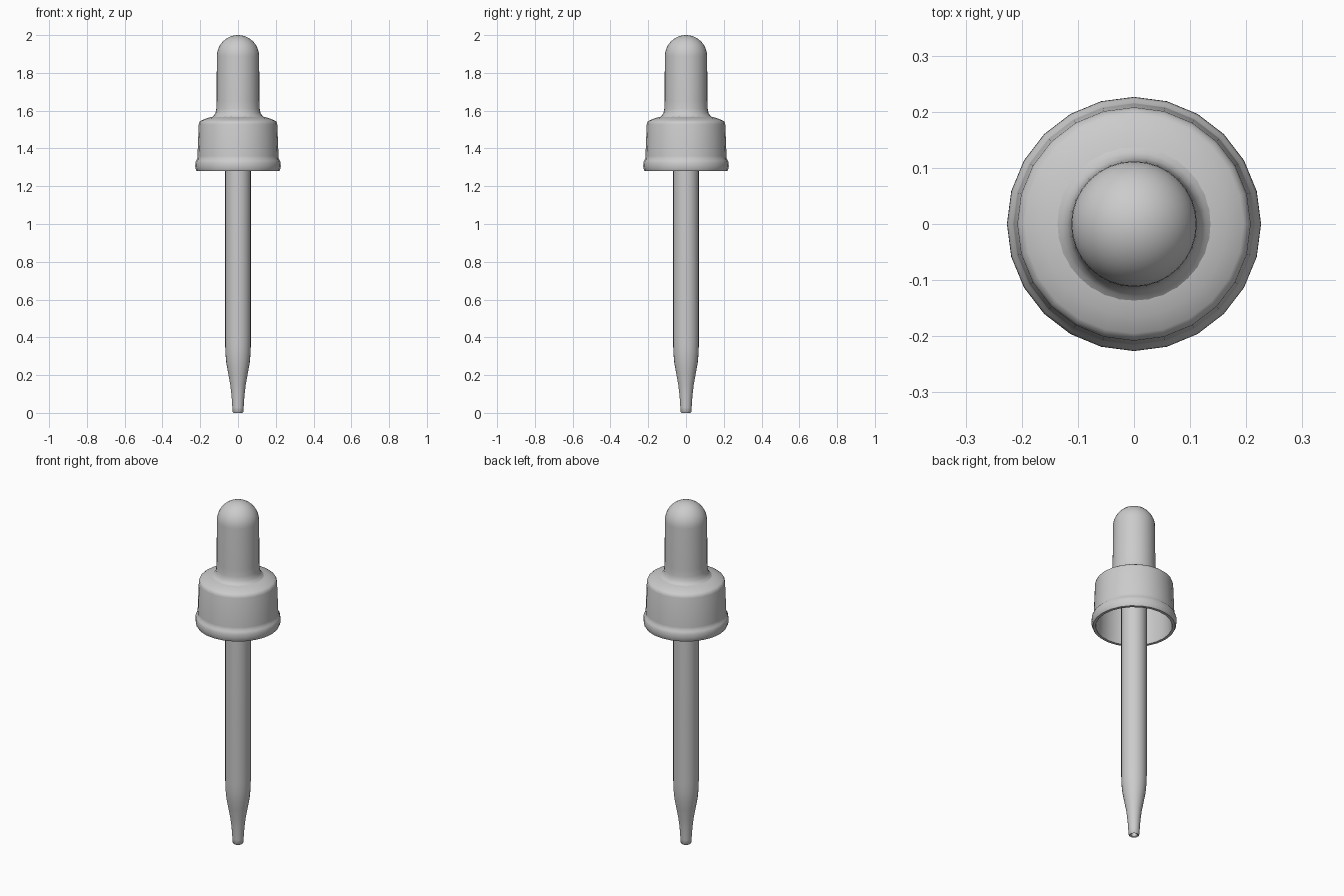
import bpy, bmesh, math

if "Cube" in bpy.data.objects:
    bpy.data.objects.remove(bpy.data.objects["Cube"])


def lathe(name, profile, sides, closed=False, angle=50):
    """Revolve (radius, z) points around z; r = 0 makes a pole."""
    bm = bmesh.new()
    rings = []
    for r, z in profile:
        if r < 1e-5:
            rings.append([bm.verts.new((0, 0, z))] * sides)
        else:
            rings.append([bm.verts.new((r * math.cos(2 * math.pi * i / sides),
                                        r * math.sin(2 * math.pi * i / sides), z))
                          for i in range(sides)])
    pairs = list(zip(rings, rings[1:]))
    if closed:
        pairs.append((rings[-1], rings[0]))
    for a, b in pairs:
        for i in range(sides):
            j = (i + 1) % sides
            bm.faces.new(list(dict.fromkeys((a[i], a[j], b[j], b[i]))))
    bmesh.ops.recalc_face_normals(bm, faces=bm.faces[:])
    mesh = bpy.data.meshes.new(name)
    bm.to_mesh(mesh)
    bm.free()
    ob = bpy.data.objects.new(name, mesh)
    bpy.context.collection.objects.link(ob)
    bpy.ops.object.select_all(action='DESELECT')
    ob.select_set(True)
    bpy.context.view_layer.objects.active = ob
    bpy.ops.object.shade_smooth_by_angle(angle=math.radians(angle))
    return ob


# Glass tube, hollow, tapering to an open tip
lathe("glass_tube", [
    (0.024, 0.0), (0.028, 0.004), (0.030, 0.03), (0.034, 0.09), (0.041, 0.15),
    (0.053, 0.215), (0.062, 0.265), (0.067, 0.32), (0.068, 0.37), (0.068, 1.56),
    (0.054, 1.56), (0.054, 0.37), (0.047, 0.265), (0.027, 0.15), (0.018, 0.03),
    (0.017, 0.004)], 24, closed=True)

# Screw cap shell, open underneath, with a rolled bottom lip
lathe("cap", [
    (0.06, 1.575), (0.128, 1.570), (0.165, 1.560), (0.195, 1.548), (0.204, 1.541), (0.208, 1.527),
    (0.2145, 1.36), (0.216, 1.343), (0.222, 1.336), (0.226, 1.322),
    (0.2265, 1.305), (0.223, 1.287), (0.219, 1.28), (0.203, 1.28),
    (0.200, 1.30), (0.194, 1.52), (0.06, 1.54)], 24, closed=True)

# Rubber bulb with a flared foot and domed top
R, ZC = 0.112, 1.888
bulb = [(0.06, 1.555), (0.14, 1.565), (0.128, 1.574), (0.119, 1.588), (0.115, 1.61), (0.1135, 1.65)]
bulb += [(R * math.cos(math.pi / 2 * k / 10), ZC + R * math.sin(math.pi / 2 * k / 10))
         for k in range(10)]
bulb.append((0, 2.0))
lathe("bulb", bulb, 32)
